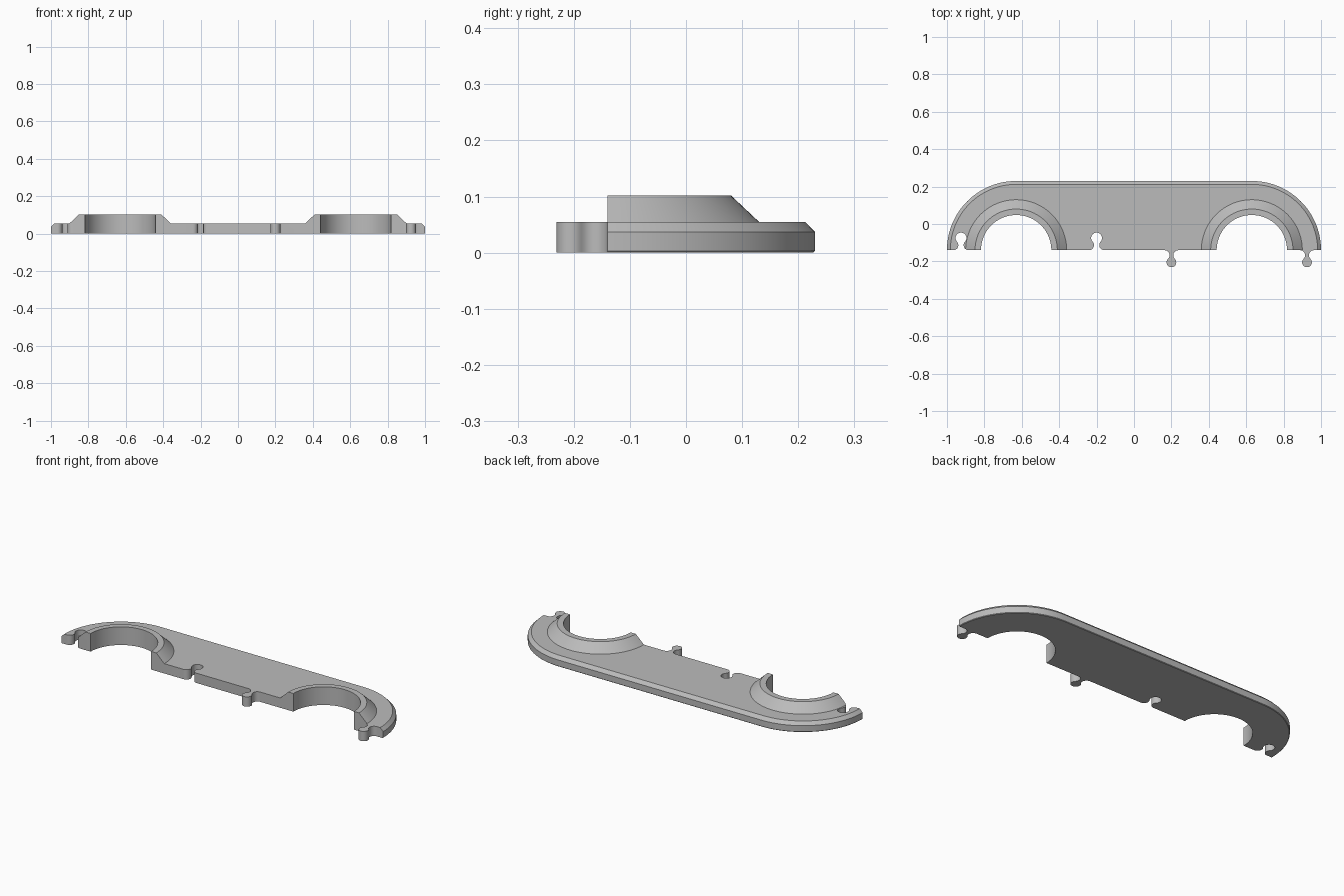
import bpy, bmesh
from math import pi, cos, sin, sqrt, atan2

if "Cube" in bpy.data.objects:
    bpy.data.objects.remove(bpy.data.objects["Cube"])

EDGE = -0.14        # y of the straight joining edge
CX = 0.63           # x of both ring centres
R = 0.37            # outer end radius
PLATE_Z, TOP_Z = 0.055, 0.102

grey = bpy.data.materials.new("plain grey")
grey.diffuse_color = (0.5, 0.5, 0.5, 1)
grey.use_nodes = True
grey.node_tree.nodes["Principled BSDF"].inputs["Base Color"].default_value = grey.diffuse_color


def arc(cx, cy, r, a0, a1, n):
    return [(cx + r * cos(a0 + (a1 - a0) * i / n),
             cy + r * sin(a0 + (a1 - a0) * i / n)) for i in range(n + 1)]


def loft(name, layers):
    """Solid from stacked outlines: [(z, points), ...]"""
    bm = bmesh.new()
    rings = [[bm.verts.new((x, y, z)) for x, y in pts] for z, pts in layers]
    for a, b in zip(rings, rings[1:]):
        n = len(a)
        for i in range(n):
            j = (i + 1) % n
            bm.faces.new((a[i], a[j], b[j], b[i]))
    bm.faces.new(rings[0][::-1])
    bm.faces.new(rings[-1])
    bmesh.ops.recalc_face_normals(bm, faces=bm.faces)
    me = bpy.data.meshes.new(name)
    bm.to_mesh(me)
    bm.free()
    me.materials.append(grey)
    ob = bpy.data.objects.new(name, me)
    bpy.context.collection.objects.link(ob)
    return ob


def knob(x, side, r, f=0.027, d=0.065):
    """Keyhole outline, left to right: fillet, round head, fillet.
    side -1 sticks out of the edge, +1 goes into the plate."""
    fx = sqrt((r + f) ** 2 - (d - f) ** 2)
    t = atan2(d - f, fx)
    pts = arc(-fx, f, f, -pi / 2, t, 10)
    pts += arc(0, d, r, pi + t, -t, 24)[1:-1]
    pts += arc(fx, f, f, pi - t, 1.5 * pi, 10)
    return [(x + px, EDGE + side * py) for px, py in pts]


def combine(target, other, operation):
    mod = target.modifiers.new(operation.lower(), 'BOOLEAN')
    mod.operation, mod.object, mod.solver = operation, other, 'EXACT'
    bpy.context.view_layer.objects.active = target
    bpy.ops.object.modifier_apply(modifier=mod.name)
    bpy.data.objects.remove(other)


# Plate outline: rounded ends, straight back, two tabs on the joining edge
def outline(inset):
    return (arc(CX, EDGE, R - inset, 0, pi / 2, 32)
            + arc(-CX, EDGE, R - inset, pi / 2, pi, 32)
            + knob(0.2, -1, 0.026) + knob(0.925, -1, 0.026))


plate = loft("holder_plate", [(0, outline(0.003)), (0.003, outline(0)),
                              (0.037, outline(0)), (PLATE_Z, outline(0.018))])

# Raised half collars with sloping outer wall
for s in (-1, 1):
    collar = loft("collar", [(z, arc(s * CX, EDGE, r, 0, pi, 48))
                             for z, r in ((0.03, 0.27), (PLATE_Z, 0.27), (TOP_Z, 0.22))])
    combine(plate, collar, 'UNION')

# Half round openings through the collars
for s in (-1, 1):
    hole = loft("hole_cutter", [(z, arc(s * CX, EDGE, 0.188, 0, 2 * pi, 96)[:-1])
                                for z in (-0.1, 0.2)])
    combine(plate, hole, 'DIFFERENCE')

# Keyhole slots that receive the tabs
for x in (-0.2, -0.925):
    pts = knob(x, 1, 0.029)
    pts += [(pts[-1][0], EDGE - 0.05), (pts[0][0], EDGE - 0.05)]
    slot = loft("slot_cutter", [(z, pts) for z in (-0.1, 0.2)])
    combine(plate, slot, 'DIFFERENCE')

# Smooth curves, crisp edges
bpy.ops.object.select_all(action='DESELECT')
plate.select_set(True)
bpy.context.view_layer.objects.active = plate
bpy.ops.object.shade_smooth_by_angle(angle=pi / 7)
